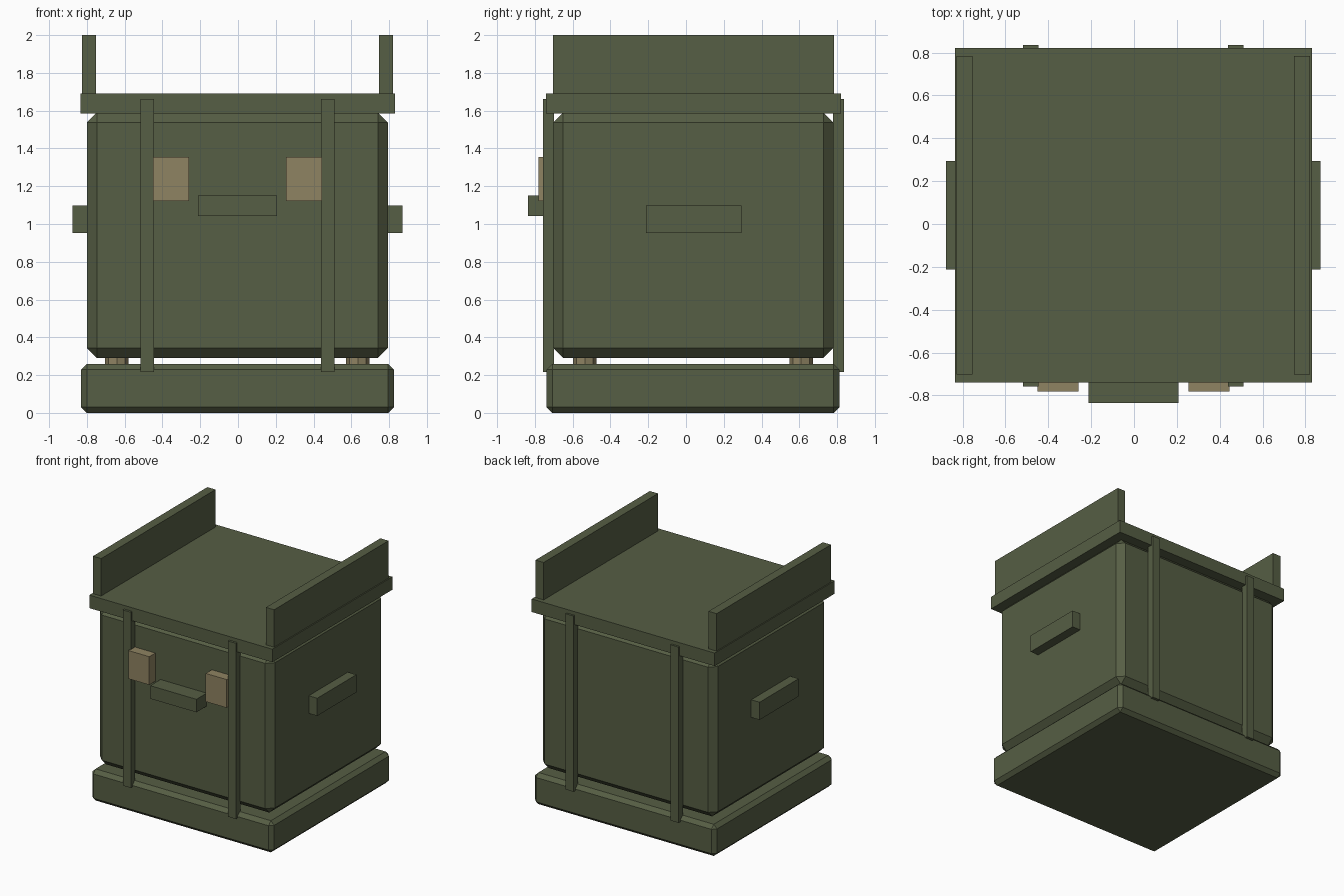
import bpy, bmesh
from mathutils import Vector

if "Cube" in bpy.data.objects:
    bpy.data.objects.remove(bpy.data.objects["Cube"])


def material(name, rgb):
    m = bpy.data.materials.new(name)
    m.diffuse_color = (*rgb, 1)
    m.use_nodes = True
    m.node_tree.nodes["Principled BSDF"].inputs["Base Color"].default_value = m.diffuse_color
    return m


GREEN = material("olive_green", (0.093, 0.112, 0.058))
TAN = material("tan", (0.274, 0.227, 0.122))


def finish(name, bm, mat):
    bmesh.ops.recalc_face_normals(bm, faces=bm.faces)
    me = bpy.data.meshes.new(name)
    bm.to_mesh(me)
    bm.free()
    me.materials.append(mat)
    ob = bpy.data.objects.new(name, me)
    bpy.context.collection.objects.link(ob)


def box(name, x, y, z, mat=GREEN, bevel=0):
    """Box from (min, max) ranges with an optional flat chamfer."""
    bm = bmesh.new()
    bmesh.ops.create_cube(bm, size=1)
    lo, hi = Vector((x[0], y[0], z[0])), Vector((x[1], y[1], z[1]))
    for v in bm.verts:
        v.co = Vector([lo[i] + (v.co[i] + 0.5) * (hi[i] - lo[i]) for i in range(3)])
    if bevel:
        bmesh.ops.bevel(bm, geom=bm.edges[:], offset=bevel, segments=1,
                        profile=0.5, affect='EDGES')
    finish(name, bm, mat)


# Main stack: base, body and lid
box("base", (-0.83, 0.825), (-0.738, 0.812), (0, 0.26), bevel=0.03)
box("body", (-0.80, 0.793), (-0.703, 0.78), (0.29, 1.59), bevel=0.053)
box("lid", (-0.835, 0.83), (-0.74, 0.82), (1.585, 1.692))

# Pairs of parts on the left and right
for side, s in (("left", -1), ("right", 1)):
    def span(a, b):
        return tuple(sorted((s * a - 0.003, s * b - 0.003)))

    box(side + "_top_rail", span(0.75, 0.824), (-0.703, 0.783), (1.685, 2.0))
    box(side + "_handle", span(0.78, 0.873), (-0.213, 0.295), (0.953, 1.098))
    box(side + "_latch", span(0.257, 0.448), (-0.782, -0.69), (1.123, 1.355), TAN)
    box(side + "_front_strap", span(0.442, 0.514), (-0.758, -0.70), (0.217, 1.662))
    box(side + "_back_strap", span(0.442, 0.514), (0.777, 0.836), (0.217, 1.662))

    # Spacer feet between base and body
    for end, y in (("front", -0.535), ("back", 0.61)):
        bm = bmesh.new()
        bmesh.ops.create_cone(bm, cap_ends=True, segments=8, radius1=0.062,
                              radius2=0.062, depth=0.06)
        bmesh.ops.translate(bm, verts=bm.verts, vec=(s * 0.638 - 0.003, y, 0.275))
        finish(f"{side}_{end}_foot", bm, TAN)

# Front handle
box("front_handle", (-0.213, 0.207), (-0.836, -0.69), (1.043, 1.15))
